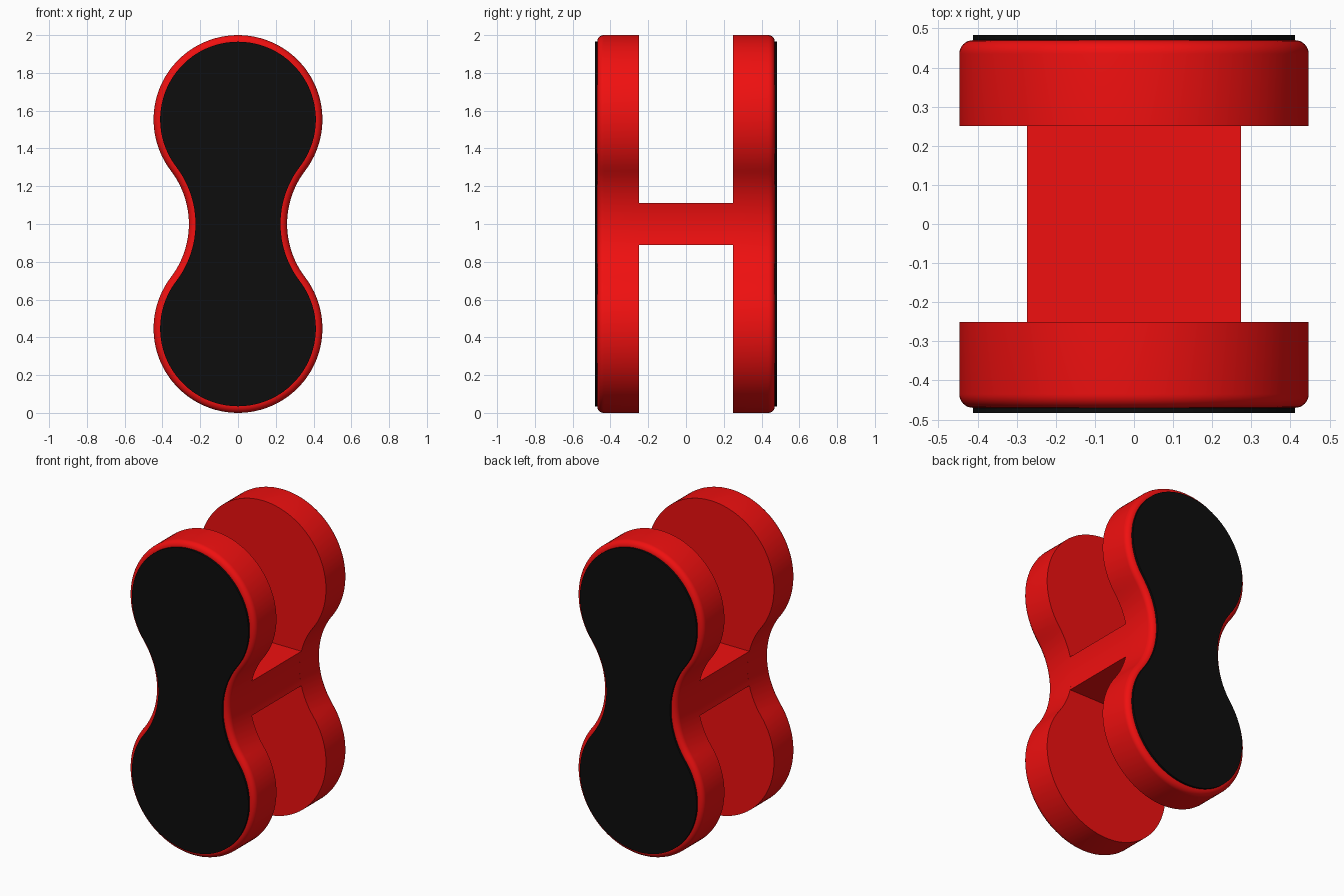
import bpy, bmesh, math

if "Cube" in bpy.data.objects:
    bpy.data.objects.remove(bpy.data.objects["Cube"])

R, CZ = 0.447, 0.553        # lobe radius, lobe centre distance from the middle
WAIST = 0.26                # half width at the middle
# radius of the concave waist arc that is tangent to both lobes
RW = (WAIST**2 + CZ**2 - R**2) / (2 * (R - WAIST))
CX = WAIST + RW
TAN = math.atan2(CZ, CX)


def material(name, color):
    m = bpy.data.materials.new(name)
    m.diffuse_color = (*color, 1)
    m.use_nodes = True
    m.node_tree.nodes["Principled BSDF"].inputs["Base Color"].default_value = m.diffuse_color
    return m


def waist_arc(d, half_angle, n):
    """Right-hand waist arc, bottom to top, offset inward by d."""
    angles = [half_angle * (2 * i / n - 1) for i in range(n + 1)]
    return [(CX - (RW + d) * math.cos(a), 1 + (RW + d) * math.sin(a)) for a in angles]


def outline(d):
    """Closed two-lobed outline, offset inward by d."""
    n = 64
    right = waist_arc(d, TAN, 24)
    top = []
    for i in range(1, n):
        a = -TAN + (math.pi + 2 * TAN) * i / n
        top.append(((R - d) * math.cos(a), 1 + CZ + (R - d) * math.sin(a)))
    half = right + top
    return half + [(-x, 2 - z) for x, z in half]


def loft(name, rings, mat, caps=True):
    """Skin a list of (y, outline points) rings."""
    bm = bmesh.new()
    loops = [[bm.verts.new((x, y, z)) for x, z in pts] for y, pts in rings]
    for a, b in zip(loops, loops[1:]):
        for i in range(len(a)):
            j = (i + 1) % len(a)
            bm.faces.new((a[i], a[j], b[j], b[i]))
    if caps:
        bm.faces.new(loops[0])
        bm.faces.new(loops[-1])
        bmesh.ops.recalc_face_normals(bm, faces=bm.faces)
    mesh = bpy.data.meshes.new(name)
    bm.to_mesh(mesh)
    bm.free()
    mesh.materials.append(mat)
    ob = bpy.data.objects.new(name, mesh)
    bpy.context.collection.objects.link(ob)
    bpy.ops.object.select_all(action='DESELECT')
    bpy.context.view_layer.objects.active = ob
    ob.select_set(True)
    bpy.ops.object.shade_smooth_by_angle(angle=math.radians(30))
    return ob


red = material("red", (0.87, 0.005, 0.005))
black = material("black", (0.004, 0.004, 0.004))

# Two side plates with a rounded outer rim, each with a thin black pad
B = 0.035
for side, s in (("front", -1), ("back", 1)):
    rings = [(s * 0.25, outline(0))]
    for k in range(9):
        a = math.pi / 2 * k / 8
        rings.append((s * (0.47 - B + B * math.sin(a)), outline(B * (1 - math.cos(a)))))
    loft(side + "_plate", rings, red)
    loft(side + "_pad", [(s * 0.466, outline(B)), (s * 0.483, outline(B))], black)

# Crossbar whose sides follow the waist curve; ends butt against the plates
arc = waist_arc(0, math.asin(0.11 / RW), 12)
section = arc + [(-x, z) for x, z in reversed(arc)]
loft("crossbar", [(-0.25, section), (0.25, section)], red, caps=False)
